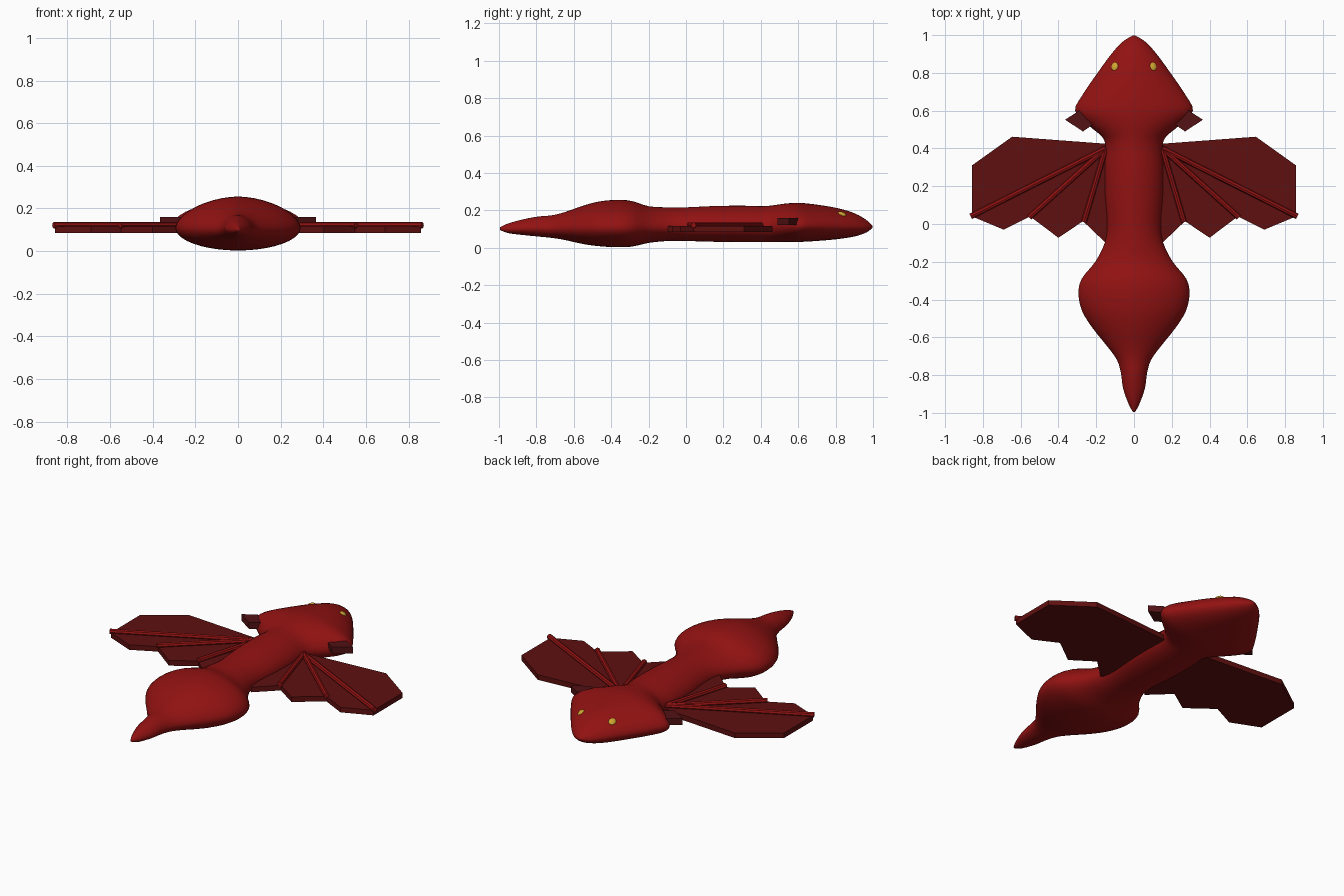
import bpy, bmesh, math
from mathutils import Vector

if "Cube" in bpy.data.objects:
    bpy.data.objects.remove(bpy.data.objects["Cube"])


def material(name, rgb):
    m = bpy.data.materials.new(name)
    m.diffuse_color = (*rgb, 1)
    m.use_nodes = True
    m.node_tree.nodes["Principled BSDF"].inputs["Base Color"].default_value = m.diffuse_color
    return m


RED = material("body red", (0.29, 0.006, 0.006))
DARK = material("wing dark red", (0.115, 0.005, 0.005))
HORN = material("horn dark red", (0.085, 0.006, 0.007))
GOLD = material("eye gold", (0.62, 0.38, 0.03))


def finish(bm, name, mat, smooth=False):
    bmesh.ops.recalc_face_normals(bm, faces=bm.faces[:])
    me = bpy.data.meshes.new(name)
    bm.to_mesh(me)
    bm.free()
    me.materials.append(mat)
    for p in me.polygons:
        p.use_smooth = smooth
    ob = bpy.data.objects.new(name, me)
    bpy.context.collection.objects.link(ob)
    return ob


def catmull(a, b, c, d, t):
    return 0.5 * (2 * b + (c - a) * t + (2 * a - 5 * b + 4 * c - d) * t * t
                  + (3 * b - a - 3 * c + d) * t ** 3)


# Body: y, half width, bottom z, top z from tail to snout
STATIONS = [Vector(s) for s in (
    (-0.995, 0.006, 0.095, 0.11), (-0.95, 0.03, 0.078, 0.13),
    (-0.87, 0.058, 0.068, 0.152), (-0.79, 0.069, 0.06, 0.167),
    (-0.72, 0.09, 0.053, 0.173), (-0.65, 0.14, 0.042, 0.19),
    (-0.55, 0.22, 0.02, 0.225), (-0.46, 0.275, 0.008, 0.248),
    (-0.37, 0.294, 0.003, 0.256), (-0.29, 0.277, 0.006, 0.25),
    (-0.2, 0.205, 0.026, 0.222), (-0.1, 0.155, 0.036, 0.216),
    (0.0, 0.142, 0.036, 0.216), (0.15, 0.153, 0.032, 0.223),
    (0.3, 0.155, 0.03, 0.225), (0.4, 0.15, 0.03, 0.222),
    (0.46, 0.168, 0.03, 0.226), (0.53, 0.25, 0.03, 0.236),
    (0.6, 0.312, 0.031, 0.24), (0.68, 0.275, 0.035, 0.233),
    (0.8, 0.193, 0.045, 0.214), (0.9, 0.12, 0.06, 0.185),
    (0.965, 0.06, 0.082, 0.148), (0.997, 0.008, 0.107, 0.118))]
rows = []
for i in range(len(STATIONS) - 1):
    q = [STATIONS[min(max(i + k, 0), len(STATIONS) - 1)] for k in (-1, 0, 1, 2)]
    rows += [catmull(*q, t / 3) for t in range(3)]
rows.append(STATIONS[-1])
SIDES = 40
bm = bmesh.new()
rings = []
for y, w, lo, hi in rows:
    mid = lo + (hi - lo) * 0.42
    ring = []
    for k in range(SIDES):
        a = 2 * math.pi * k / SIDES
        c, s = math.cos(a), math.sin(a)
        e = 2 / 1.75 if s > 0 else 1.0
        x = math.copysign(abs(c) ** e, c) * w
        z = mid + (abs(s) ** e * (hi - mid) if s > 0 else s * (mid - lo))
        ring.append(bm.verts.new((x, y, z)))
    rings.append(ring)
for a, b in zip(rings, rings[1:]):
    for k in range(SIDES):
        n = (k + 1) % SIDES
        bm.faces.new((a[k], a[n], b[n], b[k]))
bm.faces.new(rings[0])
bm.faces.new(rings[-1])
finish(bm, "body", RED, True)


def plate(name, outline, side, z0, z1, mat):
    """Extruded flat outline; side mirrors it in x."""
    bm = bmesh.new()
    f = bm.faces.new([bm.verts.new((side * x, y, z0)) for x, y in outline])
    top = bmesh.ops.extrude_face_region(bm, geom=[f])
    verts = [v for v in top["geom"] if isinstance(v, bmesh.types.BMVert)]
    bmesh.ops.translate(bm, verts=verts, vec=(0, 0, z1 - z0))
    return finish(bm, name, mat)


def rod(name, a, b, radius, mat):
    a, b = Vector(a), Vector(b)
    bm = bmesh.new()
    bmesh.ops.create_cone(bm, cap_ends=True, segments=8, radius1=radius,
                          radius2=radius, depth=(b - a).length)
    ob = finish(bm, name, mat)
    ob.rotation_mode = 'QUATERNION'
    ob.rotation_quaternion = (b - a).to_track_quat('Z', 'Y')
    ob.location = (a + b) / 2


WING = [(0.08, 0.415), (0.15, 0.425), (0.645, 0.462), (0.858, 0.31), (0.858, 0.04),
        (0.69, -0.03), (0.55, 0.04), (0.40, -0.073), (0.27, 0.015),
        (0.155, -0.095), (0.08, -0.03)]
HORN_SHAPE = [(0.22, 0.525), (0.29, 0.60), (0.365, 0.552), (0.27, 0.49)]

for side, label in ((1, "right"), (-1, "left")):
    plate(label + "_wing", WING, side, 0.085, 0.115, DARK)
    # Wing fingers fan out from the shoulder
    for n, (x, y) in enumerate(((0.865, 0.04), (0.555, 0.035), (0.265, 0.01))):
        rod(f"{label}_wing_finger_{n + 1}", (side * 0.15, 0.40, 0.121),
            (side * x, y, 0.121), 0.015, RED)
    plate(label + "_horn", HORN_SHAPE, side, 0.122, 0.16, HORN)
    # Eye
    bm = bmesh.new()
    bmesh.ops.create_uvsphere(bm, u_segments=16, v_segments=10, radius=1)
    eye = finish(bm, label + "_eye", GOLD, True)
    eye.scale = (0.02, 0.024, 0.011)
    eye.location = (side * 0.102, 0.833, 0.179)
    eye.rotation_euler = (-0.3, side * 0.5, 0)
